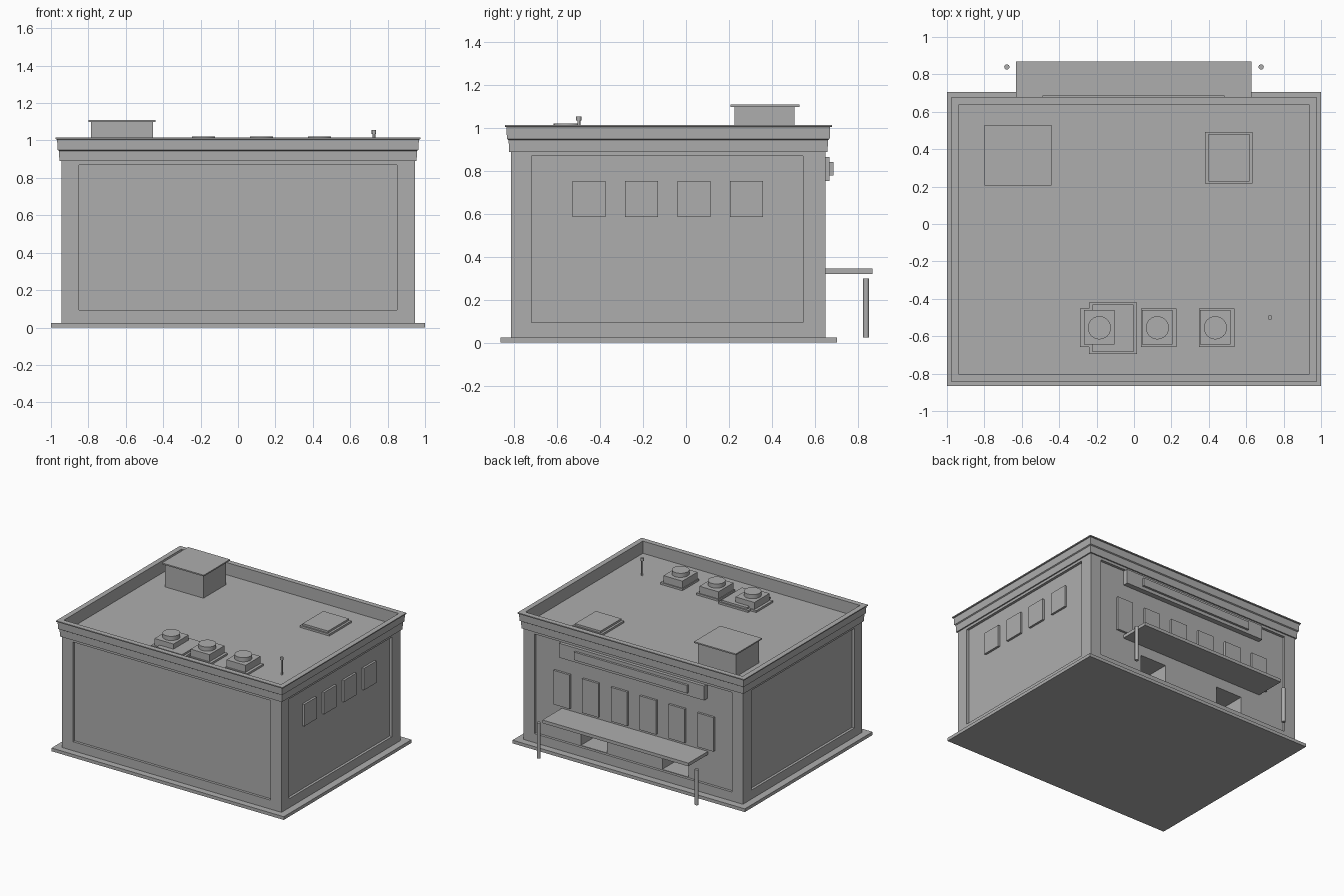
import bpy
import bmesh
from mathutils import Vector

if "Cube" in bpy.data.objects:
    bpy.data.objects.remove(bpy.data.objects["Cube"], do_unlink=True)

grey = bpy.data.materials.new("plain grey")
grey.use_nodes = True
grey.diffuse_color = (0.42, 0.42, 0.42, 1)
grey.node_tree.nodes["Principled BSDF"].inputs["Base Color"].default_value = (0.42, 0.42, 0.42, 1)

# Wall outline and main heights
X, Y0, Y1 = 0.945, -0.815, 0.65
SLAB, WALL, ROOF = 0.025, 0.89, 0.92
RECESS = 0.02


def finish(name, bm):
    bmesh.ops.recalc_face_normals(bm, faces=bm.faces)
    mesh = bpy.data.meshes.new(name)
    bm.to_mesh(mesh)
    bm.free()
    mesh.materials.append(grey)
    obj = bpy.data.objects.new(name, mesh)
    bpy.context.scene.collection.objects.link(obj)
    return obj


def box(name, x0, x1, y0, y1, z0, z1):
    bm = bmesh.new()
    bmesh.ops.create_cube(bm, size=1)
    low, high = Vector((x0, y0, z0)), Vector((x1, y1, z1))
    for v in bm.verts:
        v.co = (low + high) / 2 + v.co * (high - low)
    return finish(name, bm)


def slab_at(name, x, y, w, d, z0, z1):
    return box(name, x - w / 2, x + w / 2, y - d / 2, y + d / 2, z0, z1)


def cylinder(name, x, y, r, z0, z1, sides=24):
    bm = bmesh.new()
    bmesh.ops.create_cone(bm, cap_ends=True, segments=sides, radius1=r, radius2=r, depth=z1 - z0)
    bmesh.ops.translate(bm, verts=bm.verts, vec=(x, y, (z0 + z1) / 2))
    obj = finish(name, bm)
    for p in obj.data.polygons:
        p.use_smooth = len(p.vertices) == 4
    for e in obj.data.edges:
        a, b = (obj.data.vertices[i].co for i in e.vertices)
        e.use_edge_sharp = abs(a.z - b.z) < 0.001
    return obj


def sweep_round_walls(name, profile):
    # Closed profile of (outward offset, height), mitred at the corners
    bm = bmesh.new()
    rings = []
    for sx, sy in ((-1, -1), (1, -1), (1, 1), (-1, 1)):
        y = Y1 if sy > 0 else Y0
        rings.append([bm.verts.new((sx * (X + o), y + sy * o, z)) for o, z in profile])
    n = len(profile)
    for i in range(4):
        a, b = rings[i], rings[(i + 1) % 4]
        for j in range(n):
            k = (j + 1) % n
            bm.faces.new((a[j], b[j], b[k], a[k]))
    return finish(name, bm)


def cut(target, cutter):
    mod = target.modifiers.new("cut", "BOOLEAN")
    mod.operation = "DIFFERENCE"
    mod.solver = "EXACT"
    mod.object = cutter
    bpy.context.view_layer.objects.active = target
    bpy.ops.object.modifier_apply(modifier=mod.name)
    bpy.data.objects.remove(cutter, do_unlink=True)


# Ground slab and wall block with a sunken panel on each side
box("ground_slab", -1, 1, -0.865, 0.705, 0, SLAB)
walls = box("walls", -X, X, Y0, Y1, SLAB, ROOF)
PX, PY0, PY1, PZ0, PZ1 = 0.85, -0.72, 0.545, 0.095, 0.87
for y in (Y0, Y1):
    cut(walls, box("panel_cutter", -PX, PX, y - RECESS, y + RECESS, PZ0, PZ1))
for x in (-X, X):
    cut(walls, box("panel_cutter", x - RECESS, x + RECESS, PY0, PY1, PZ0, PZ1))

# Two deep doorways under the awning
for x in (-0.35, 0.35):
    cut(walls, box("doorway_cutter", x - 0.113, x + 0.113, 0.37, 0.7, 0.1, 0.24))

# Stepped cornice and parapet
sweep_round_walls("cornice", [
    (-0.01, WALL), (0.01, WALL), (0.012, 0.945), (0.02, 0.95), (0.022, 1.005),
    (0.03, 1.007), (0.03, 1.015), (-0.01, 1.015)])

# Raised windows on the left side and the back
for i in range(4):
    y = -0.453 + i * 0.245
    box("side_window", X - RECESS - 0.01, X - 0.003, y - 0.077, y + 0.077, 0.585, 0.755)
for i in range(6):
    x = -0.62 + i * 0.248
    box("back_window", x - 0.07, x + 0.07, Y1 - RECESS - 0.01, Y1 - 0.003, 0.365, 0.63)

# Sign board, awning and its posts
box("sign_board", -0.625, 0.625, Y1 - 0.03, 0.67, 0.755, 0.867)
box("sign_strip", -0.49, 0.485, 0.66, 0.687, 0.78, 0.842)
box("awning", -0.63, 0.627, Y1 - 0.03, 0.87, 0.32, 0.345)
for x in (-0.68, 0.68):
    cylinder("awning_post", x, 0.84, 0.014, SLAB, 0.3, 16)

# Roof house with overhanging lid
box("roof_house", -0.785, -0.455, 0.225, 0.505, ROOF - 0.01, 1.1)
box("roof_house_lid", -0.8, -0.44, 0.207, 0.53, 1.1, 1.11)

# Low roof hatches
for x, y in ((0.507, 0.355), (-0.112, -0.558)):
    slab_at("hatch_base", x, y, 0.255, 0.275, ROOF - 0.01, 0.935)
    slab_at("hatch_lid", x, y, 0.22, 0.255, 0.935, 0.95)

# Roof fans
for x in (-0.185, 0.125, 0.435):
    slab_at("fan_base", x + 0.008 if x > 0 else x - 0.008, -0.555, 0.19, 0.205, ROOF - 0.01, 0.935)
    slab_at("fan_box", x, -0.553, 0.163, 0.185, 0.93, 0.99)
    cylinder("fan_drum", x, -0.555, 0.062, 0.985, 1.022)

# Vent pipe
cylinder("vent_pipe", 0.727, -0.5, 0.007, ROOF - 0.01, 1.035, 12)
cylinder("vent_pipe_cap", 0.727, -0.5, 0.012, 1.035, 1.055, 12)
